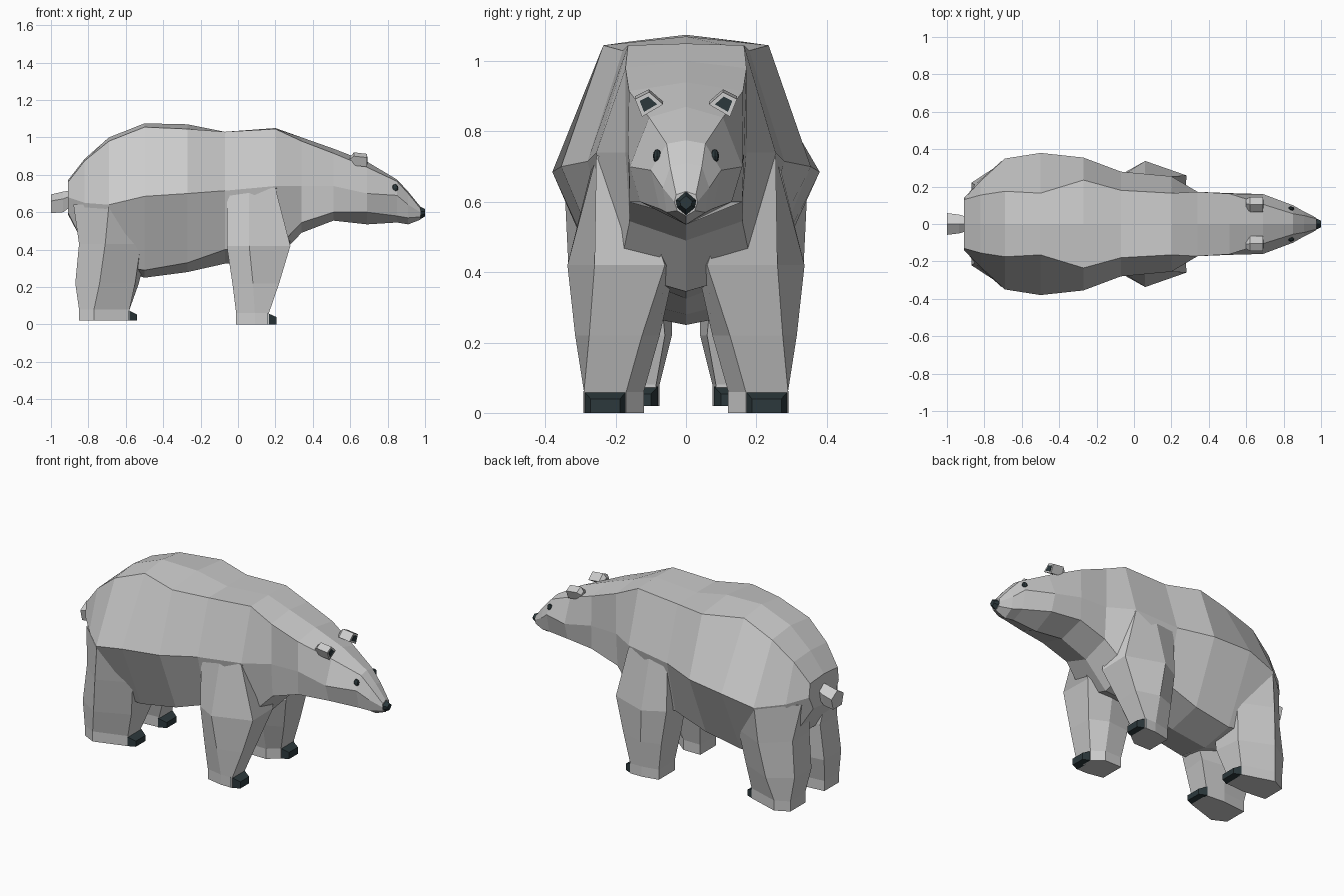
import bpy, bmesh
from mathutils import Matrix

if "Cube" in bpy.data.objects:
    bpy.data.objects.remove(bpy.data.objects["Cube"])

dark = bpy.data.materials.new("dark")
dark.diffuse_color = (0.025, 0.04, 0.045, 1)
dark.use_nodes = True
dark.node_tree.nodes["Principled BSDF"].inputs["Base Color"].default_value = dark.diffuse_color


def finish(name, bm, mat=None, mirror=False):
    bmesh.ops.recalc_face_normals(bm, faces=bm.faces[:])
    me = bpy.data.meshes.new(name)
    bm.to_mesh(me)
    bm.free()
    ob = bpy.data.objects.new(name, me)
    bpy.context.collection.objects.link(ob)
    if mat:
        me.materials.append(mat)
    if mirror:
        m = ob.modifiers.new("mirror", 'MIRROR')
        m.use_axis = (False, True, False)
        m.use_mirror_merge = False
    return ob


def loft(name, rings, mat=None, mirror=False):
    """Skin equal-length rings of points and cap both ends."""
    bm = bmesh.new()
    vs = [[bm.verts.new(p) for p in r] for r in rings]
    n = len(vs[0])
    for a, b in zip(vs, vs[1:]):
        for i in range(n):
            j = (i + 1) % n
            bm.faces.new((a[i], a[j], b[j], b[i]))
    bm.faces.new(vs[0])
    bm.faces.new(vs[-1])
    return finish(name, bm, mat, mirror)


def along_x(x, pts):
    return [(x, y, z) for y, z in pts]


def along_z(z, pts):
    return [(x, y, z) for x, y in pts]


# Body and head: x, top z, top edge y/z, side y/z, lower edge y/z, bottom z
stations = [
    (-.91, .77, .13, .76, .14, .68, .10, .60, .59),
    (-.82, .885, .155, .875, .23, .65, .19, .42, .42),
    (-.69, 1.0, .175, .98, .35, .64, .22, .32, .31),
    (-.50, 1.075, .165, 1.055, .38, .685, .20, .29, .25),
    (-.27, 1.07, .235, 1.045, .355, .70, .20, .33, .28),
    (-.07, 1.03, .18, 1.03, .28, .715, .20, .40, .325),
    (.20, 1.05, .165, 1.045, .255, .74, .19, .40, .345),
    (.34, 1.0, .172, .98, .172, .74, .16, .545, .49),
    (.51, .94, .162, .915, .165, .74, .16, .60, .555),
    (.69, .87, .105, .84, .16, .70, .13, .60, .535),
    (.85, .775, .055, .765, .10, .69, .075, .58, .545),
    (.91, .71, .045, .70, .066, .64, .055, .57, .535),
    (.975, .63, .028, .62, .033, .60, .025, .575, .56),
]
rings = []
for x, zt, ye, ze, ys, zs, yb, zb, zc in stations:
    half = [(ye, ze), (ys, zs), (yb, zb)]
    rings.append(along_x(x, [(0, zt)] + half + [(0, zc)]
                         + [(-y, z) for y, z in reversed(half)]))
loft("body_and_head", rings)

# Front legs: rings from shoulder to sole
front_foot = [(-.01, .27), (.09, .29), (.165, .29), (.165, .17), (.10, .12), (-.01, .12)]
loft("front_legs", [
    along_z(.73, [(-.06, .26), (.06, .255), (.20, .255), (.31, .17), (.2, .1), (-.06, .1)]),
    along_z(.42, [(-.06, .27), (.06, .337), (.28, .26), (.275, .06), (.12, .03), (-.05, .06)]),
    along_z(.22, [(-.03, .275), (.08, .315), (.22, .275), (.215, .125), (.11, .075), (-.03, .09)]),
    along_z(.06, front_foot), along_z(0, front_foot)], mirror=True)

# Hind legs
hind_foot = [(-.85, .23), (-.77, .27), (-.58, .21), (-.58, .085), (-.70, .075), (-.85, .09)]
loft("hind_legs", [
    along_z(.64, [(-.88, .17), (-.69, .345), (-.52, .3), (-.5, .1), (-.7, .06), (-.88, .08)]),
    along_z(.43, [(-.85, .21), (-.71, .335), (-.52, .25), (-.48, .08), (-.68, .04), (-.85, .05)]),
    along_z(.22, [(-.87, .22), (-.74, .305), (-.55, .22), (-.53, .06), (-.68, .04), (-.87, .06)]),
    along_z(.08, hind_foot), along_z(.02, hind_foot)], mirror=True)

# Claws: dark wedge at the toe of each foot
for name, x0, x1, y0, y1, z0, z1 in (("front_claws", .155, .205, .168, .291, 0, .062),
                                     ("hind_claws", -.585, -.54, .08, .212, .02, .075)):
    loft(name, [
        along_x(x0, [(y0, z0), (y1, z0), (y1, z1), (y0, z1)]),
        along_x(x1, [(y0 + .02, z0), (y1 - .02, z0), (y1 - .02, z1 - .022), (y0 + .02, z1 - .022)])],
        dark, True)

# Ears with dark inner faces
ear = [(.065, .885), (.105, .92), (.145, .90), (.125, .85)]
small = [(.11 + (y - .11) * .62, .886 + (z - .886) * .62) for y, z in ear]
loft("ears", [along_x(.60, [(y, z - .01) for y, z in small]),
              along_x(.62, ear), along_x(.69, [(y, z - .008) for y, z in ear])], mirror=True)
loft("inner_ears", [along_x(x, [(y, z - .008) for y, z in small]) for x in (.68, .693)], dark, True)

# Nose
nose = [(0, .635), (.035, .605), (.03, .58), (0, .555), (-.03, .58), (-.035, .605)]
loft("nose", [along_x(.962, nose),
              along_x(1.0, [(y * .5, .6 + (z - .6) * .5) for y, z in nose])], dark)

# Eyes
bm = bmesh.new()
bmesh.ops.create_uvsphere(bm, u_segments=8, v_segments=6, radius=1, matrix=(
    Matrix.Translation((.84, .082, .73)) @ Matrix.Diagonal((.017, .012, .02, 1))))
finish("eyes", bm, dark, True)

# Tail: short stub widening toward its tip
loft("tail", [along_x(x, [(0, z + h), (w, z + h * .3), (w * .7, z - h), (-w * .7, z - h), (-w, z + h * .3)])
              for x, z, w, h in ((-.88, .68, .035, .04), (-.935, .655, .05, .055), (-1.0, .645, .058, .05))])
